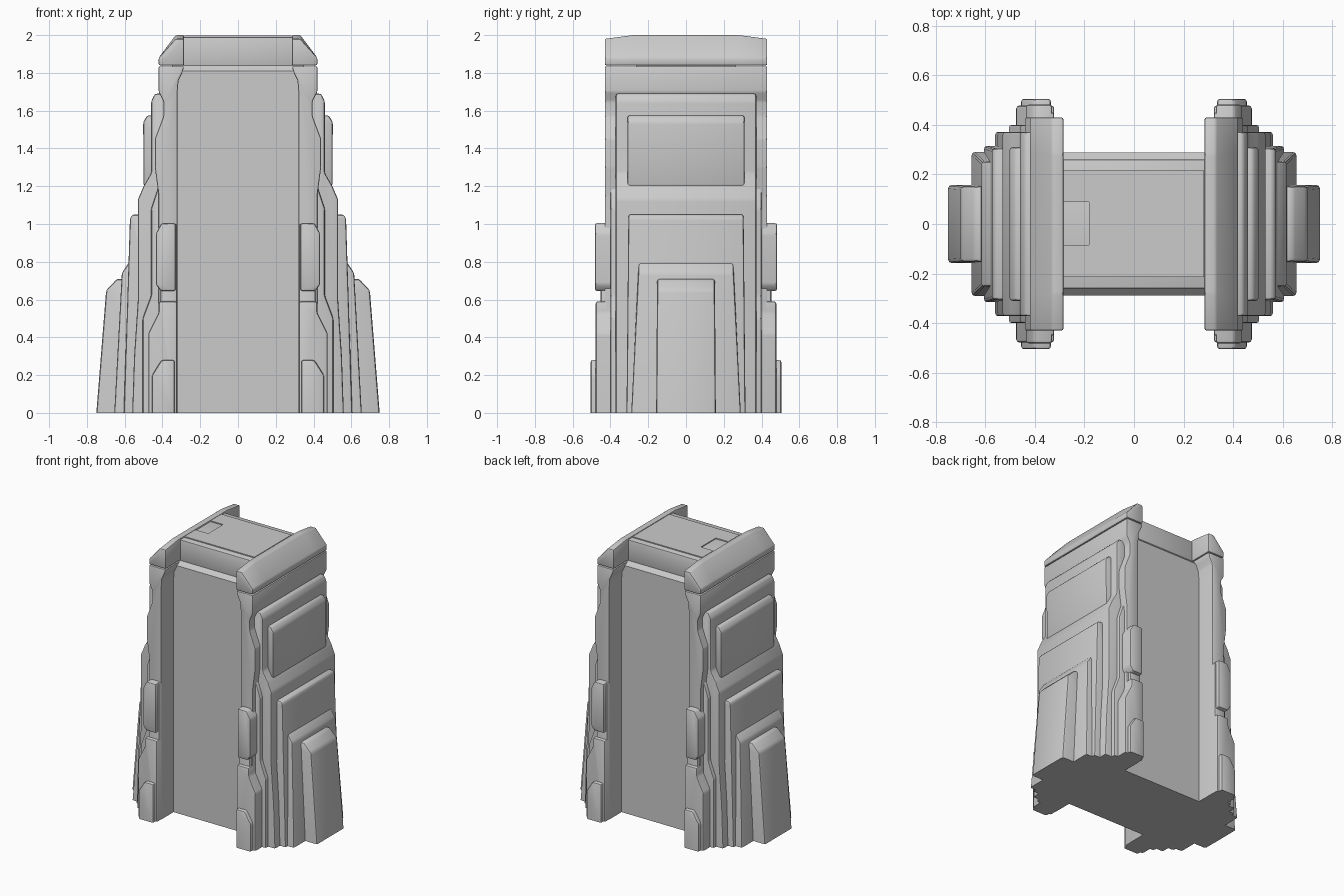
import bpy
import bmesh

cube = bpy.data.objects.get("Cube")
if cube:
    bpy.data.objects.remove(cube, do_unlink=True)

grey = bpy.data.materials.new("stone_grey")
grey.use_nodes = True
COLOUR = (0.6, 0.6, 0.6, 1)
grey.diffuse_color = COLOUR
grey.node_tree.nodes["Principled BSDF"].inputs["Base Color"].default_value = COLOUR


def finish(name, bm, bevel, mirror):
    """Round all edges except those on the ground, then make the object."""
    bmesh.ops.recalc_face_normals(bm, faces=bm.faces)
    if bevel:
        edges = [e for e in bm.edges
                 if max(v.co.z for v in e.verts) > 0.001
                 and e.calc_face_angle(0) > 0.1]
        bmesh.ops.bevel(bm, geom=edges, offset=bevel, segments=2,
                        profile=0.5, affect='EDGES', clamp_overlap=True)
    mesh = bpy.data.meshes.new(name)
    bm.to_mesh(mesh)
    bm.free()
    mesh.materials.append(grey)
    obj = bpy.data.objects.new(name, mesh)
    bpy.context.collection.objects.link(obj)
    if mirror:
        obj.modifiers.new("both_sides", 'MIRROR').use_bisect_axis[0] = False
    bpy.ops.object.select_all(action='DESELECT')
    obj.select_set(True)
    bpy.context.view_layer.objects.active = obj
    bpy.ops.object.shade_smooth_by_angle(angle=0.6)
    return obj


def prism(points, low, high):
    """Extrude an x-z outline along y; half width runs from low to high."""
    bm = bmesh.new()
    top = max(z for x, z in points)
    rings = []
    for side in (-1, 1):
        rings.append([bm.verts.new((x, side * (low + (high - low) * z / top), z))
                      for x, z in points])
        bm.faces.new(rings[-1])
    a, b = rings
    for i in range(len(a)):
        j = (i + 1) % len(a)
        bm.faces.new((a[i], a[j], b[j], b[i]))
    return bm


def tier(name, outer, low, high=None, bevel=0.012, inner=0.33):
    """One armour layer: outer outline from bottom to top, closed at inner x."""
    points = outer + [(inner, outer[-1][1]), (inner, outer[0][1])]
    finish(name, prism(points, low, low if high is None else high), bevel, True)


# Central body: recessed main wall, shoulder and upper block
finish("core", prism([(-.35, 0), (.35, 0), (.35, 1.81), (-.35, 1.81)], .288, .288),
       0, False)
bm = prism([(-.35, 1.81), (.35, 1.81), (.35, 1.84), (-.35, 1.84)], .288, .288)
for v in bm.verts:
    if v.co.z > 1.82:
        v.co.y *= 0.9
finish("core_shoulder", bm, 0, False)
finish("upper_block", prism([(-.3, 1.83), (.3, 1.83), (.3, 1.99), (-.3, 1.99)],
                            .26, .26), .006, False)

# Thin notched plate on the roof
bm = bmesh.new()
outline = [(-.284, -.213), (.282, -.213), (.282, .215), (-.284, .215),
           (-.284, .088), (-.182, .088), (-.182, -.085), (-.284, -.085)]
face = bm.faces.new([bm.verts.new((x, y, 1.988)) for x, y in outline])
new = bmesh.ops.extrude_face_region(bm, geom=[face])["geom"]
bmesh.ops.translate(bm, vec=(0, 0, .009),
                    verts=[v for v in new if isinstance(v, bmesh.types.BMVert)])
finish("roof_plate", bm, 0, False)

# Side pylon slab with flared inner top
slab = [(.46, 0), (.46, .4), (.42, .5), (.42, 1.15), (.44, 1.3), (.44, 1.45),
        (.395, 1.57), (.395, 1.65), (.42, 1.7), (.42, 1.835), (.285, 1.835),
        (.295, 1.8), (.315, 1.76), (.32, 1.7), (.32, 0)]
finish("pylon_slab", prism(slab, .43, .43), .008, True)

# Cap with sloped outside and slightly dropped ends
bm = prism([(.285, 1.84), (.42, 1.84), (.42, 1.88), (.33, 2), (.285, 2)], .43, .43)
for y in (-.28, .28):
    bmesh.ops.bisect_plane(bm, geom=bm.verts[:] + bm.edges[:] + bm.faces[:],
                           plane_co=(0, y, 0), plane_no=(0, 1, 0))
for v in bm.verts:
    if abs(v.co.y) > .4 and v.co.z > 1.95:
        v.co.z -= .02
finish("pylon_cap", bm, .008, True)

# Edge blocks that run through the pylon and show at front and back
tier("lower_edge", [(.475, 0), (.475, .42), (.42, .53), (.42, .59)], .478,
     inner=.322)
tier("middle_edge", [(.41, 0), (.41, 1.0)], .452, inner=.322)
tier("clamp", [(.41, .645), (.435, .68), (.435, .95), (.405, 1.005)], .482,
     inner=.33)
tier("foot", [(.455, 0), (.455, .2), (.405, .28)], .505, inner=.335)

# Stacked side armour, from the slab outwards
tier("inner_armour", [(.505, 0), (.505, .5), (.46, .62), (.46, 1.08), (.42, 1.2)],
     .40)
tier("main_armour", [(.56, 0), (.55, .3), (.53, .6), (.53, 1.13), (.5, 1.2),
                     (.46, 1.27), (.46, 1.65), (.44, 1.69)], .372)
tier("upper_panel", [(.5, 1.2), (.502, 1.54), (.48, 1.575)], .31)
tier("lower_panel", [(.605, 0), (.572, 1.03), (.56, 1.05)], .315, .305)
tier("buttress", [(.655, 0), (.615, .74), (.575, .8)], .29, .25)
tier("fin", [(.75, 0), (.698, .65), (.64, .71)], .158, .153, bevel=.015)
